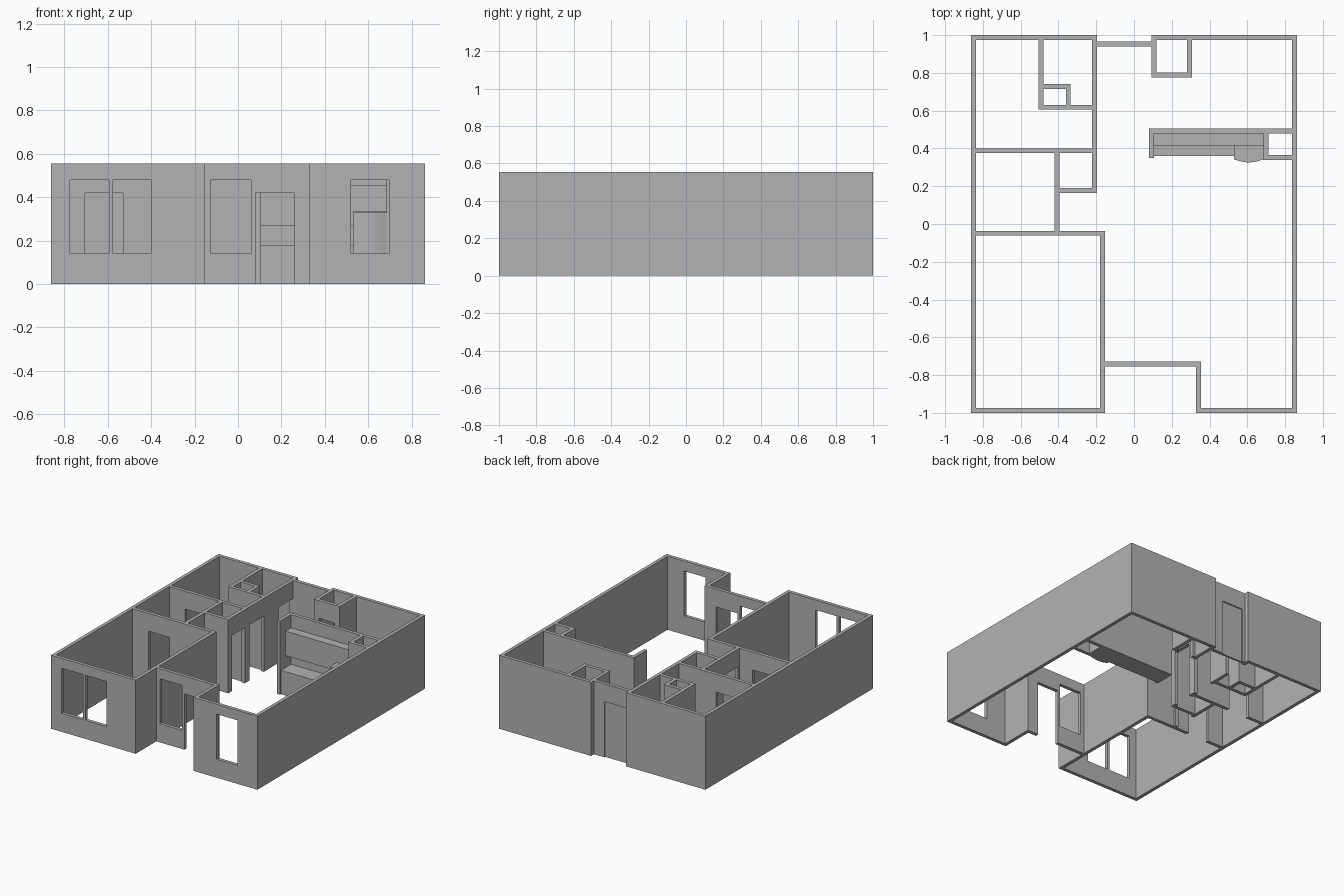
import bpy
import bmesh
import math

cube = bpy.data.objects.get("Cube")
if cube:
    bpy.data.objects.remove(cube, do_unlink=True)

WALL_TOP = 0.555
T = 0.026          # wall thickness
DOOR = (0, 0.42)
WINDOW = (0.14, 0.48)

grey = bpy.data.materials.new("plaster_grey")
grey.use_nodes = True
grey.diffuse_color = (0.45, 0.45, 0.45, 1)
grey.node_tree.nodes["Principled BSDF"].inputs["Base Color"].default_value = (0.45, 0.45, 0.45, 1)


def add_object(name, bm):
    bmesh.ops.recalc_face_normals(bm, faces=bm.faces)
    mesh = bpy.data.meshes.new(name)
    bm.to_mesh(mesh)
    bm.free()
    mesh.materials.append(grey)
    obj = bpy.data.objects.new(name, mesh)
    bpy.context.collection.objects.link(obj)
    return obj


def prism(name, outline, z0, z1):
    bm = bmesh.new()
    face = bm.faces.new([bm.verts.new((x, y, z0)) for x, y in outline])
    top = bmesh.ops.extrude_face_region(bm, geom=[face])["geom"]
    verts = [v for v in top if isinstance(v, bmesh.types.BMVert)]
    bmesh.ops.translate(bm, verts=verts, vec=(0, 0, z1 - z0))
    return add_object(name, bm)


def block(name, x0, x1, y0, y1, z0, z1):
    return prism(name, [(x0, y0), (x1, y0), (x1, y1), (x0, y1)], z0, z1)


solids, holes = [], []


def wall_x(y, x0, x1, *openings):
    """Wall running along x with its front face at y."""
    solids.append((x0, x1, y, y + T, 0, WALL_TOP))
    for a, b, (low, high) in openings:
        holes.append((a, b, y, y + T, low, high))


def wall_y(x, y0, y1, *openings):
    """Wall running along y with its right-hand face at x."""
    solids.append((x, x + T, y0, y1, 0, WALL_TOP))
    for a, b, (low, high) in openings:
        holes.append((x, x + T, a, b, low, high))


def build_walls(name):
    """Merge all walls into one clean shell, leaving the openings free."""
    boxes = solids + holes
    axes = [sorted({round(v, 4) for b in boxes for v in b[2 * i:2 * i + 2]}) for i in range(3)]

    def inside(box, p):
        return all(box[2 * i] < p[i] < box[2 * i + 1] for i in range(3))

    filled = set()
    sizes = [len(a) - 1 for a in axes]
    for i in range(sizes[0]):
        for j in range(sizes[1]):
            for k in range(sizes[2]):
                p = [(a[n] + a[n + 1]) / 2 for a, n in zip(axes, (i, j, k))]
                if any(inside(b, p) for b in solids) and not any(inside(b, p) for b in holes):
                    filled.add((i, j, k))

    bm = bmesh.new()
    verts = {}

    def vert(key):
        if key not in verts:
            verts[key] = bm.verts.new([a[n] for a, n in zip(axes, key)])
        return verts[key]

    for cell in filled:
        for axis in range(3):
            u, v = (axis + 1) % 3, (axis + 2) % 3
            for side in (0, 1):
                other = list(cell)
                other[axis] += 2 * side - 1
                if tuple(other) in filled:
                    continue
                ring = []
                for du, dv in ((0, 0), (1, 0), (1, 1), (0, 1)):
                    key = list(cell)
                    key[axis] += side
                    key[u] += du
                    key[v] += dv
                    ring.append(vert(tuple(key)))
                bm.faces.new(ring if side else ring[::-1])
    bmesh.ops.dissolve_limit(bm, angle_limit=0.01, verts=bm.verts, edges=bm.edges)
    return add_object(name, bm)


# Outer walls
L, R = -0.862, 0.862
wall_y(L, -1, 1)
wall_y(R - T, -1, 1)
wall_x(-1, L, -0.154, (-0.775, -0.595, WINDOW), (-0.575, -0.4, WINDOW))
wall_y(-0.18, -1, -0.036)
wall_x(-0.754, -0.18, 0.354, (-0.125, 0.06, WINDOW), (0.08, 0.26, DOOR))
wall_y(0.328, -1, -0.728)
wall_x(-1, 0.328, R, (0.52, 0.697, WINDOW))
wall_x(1 - T, L, -0.197)
wall_x(0.94, -0.223, 0.119, (-0.175, 0.005, DOOR))
wall_x(1 - T, 0.093, R)

# Shaft beside the back entrance
wall_y(0.093, 0.775, 1)
wall_y(0.28, 0.775, 1)
wall_x(0.775, 0.093, 0.306, (0.135, 0.265, DOOR))

# Room partitions and hallway doors
wall_x(-0.062, L, -0.154, (-0.705, -0.53, DOOR))
wall_x(0.375, L, -0.197, (-0.705, -0.53, DOOR))
wall_y(-0.223, 0.165, 1, (0.212, 0.362, DOOR), (0.42, 0.59, DOOR), (0.765, 0.935, DOOR))
wall_y(-0.42, -0.062, 0.401, (-0.02, 0.15, DOOR))
wall_x(0.165, -0.42, -0.197)

# Bathroom and its duct
wall_y(-0.505, 0.605, 1)
wall_x(0.605, -0.505, -0.197)
wall_x(0.715, -0.505, -0.335)
wall_y(-0.361, 0.605, 0.741)

# Kitchen alcove and cupboard
wall_x(0.48, 0.08, R)
wall_y(0.08, 0.35, 0.506)
wall_y(0.685, 0.34, 0.506)
wall_x(0.34, 0.685, R)

build_walls("walls")

# Closed back door, set back in its opening
block("back_door", -0.175, 0.005, 0.942, 0.957, 0, 0.42)

# Kitchen units
block("counter", 0.106, 0.53, 0.36, 0.48, 0, 0.18)
block("wall_cupboard", 0.106, 0.53, 0.415, 0.48, 0.27, 0.455)
block("cupboard_over_fridge", 0.53, 0.685, 0.415, 0.48, 0.332, 0.455)

# Fridge with a bowed front
steps = 12
bow = []
for n in range(steps + 1):
    t = n / steps
    bow.append((0.53 + 0.155 * t, 0.342 - 0.016 * math.sin(math.pi * t)))
fridge = prism("fridge", bow + [(0.685, 0.48), (0.53, 0.48)], 0, 0.33)
bpy.ops.object.select_all(action='DESELECT')
fridge.select_set(True)
bpy.context.view_layer.objects.active = fridge
bpy.ops.object.shade_smooth_by_angle(angle=math.radians(30))
